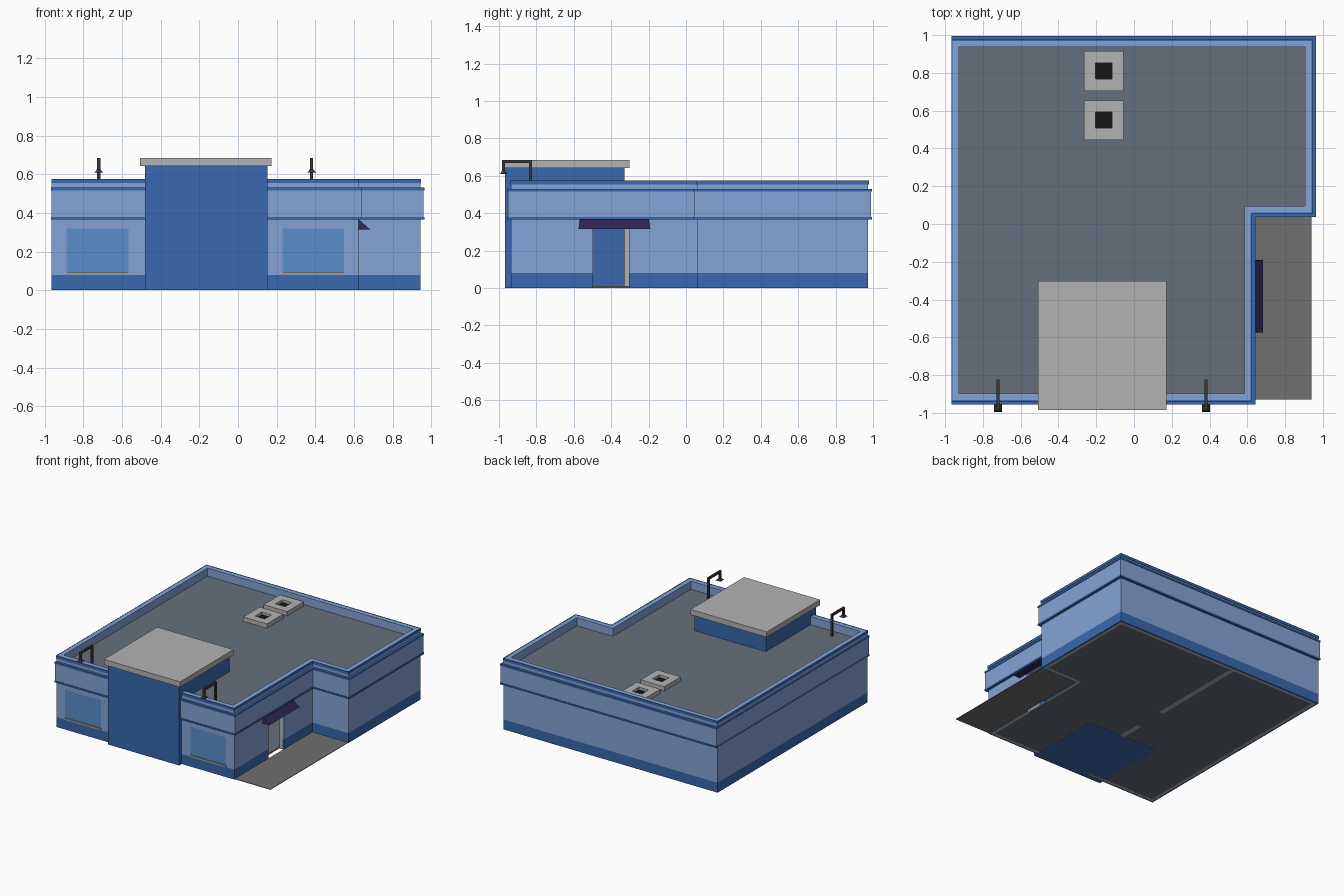
import bpy, bmesh
from mathutils import Vector

if "Cube" in bpy.data.objects:
    bpy.data.objects.remove(bpy.data.objects["Cube"])


def material(name, rgb):
    m = bpy.data.materials.new(name)
    m.diffuse_color = (*rgb, 1)
    m.use_nodes = True
    m.node_tree.nodes["Principled BSDF"].inputs["Base Color"].default_value = m.diffuse_color
    return m


LIGHT = material("light_blue", (0.23, 0.37, 0.68))
DARK = material("dark_blue", (0.04, 0.14, 0.42))
GLASS = material("window_blue", (0.10, 0.27, 0.60))
ROOF = material("roof_slate", (0.13, 0.16, 0.20))
PAVE = material("paving", (0.16, 0.16, 0.16))
AWN = material("awning_purple", (0.03, 0.02, 0.10))
BLACK = material("black", (0.008, 0.008, 0.008))
IRON = material("iron", (0.04, 0.04, 0.045))
SILL = material("sill", (0.36, 0.33, 0.30))
STONE = material("pale_grey", (0.45, 0.45, 0.45))


def finish(name, bm, mat):
    bmesh.ops.recalc_face_normals(bm, faces=bm.faces)
    me = bpy.data.meshes.new(name)
    bm.to_mesh(me)
    bm.free()
    ob = bpy.data.objects.new(name, me)
    bpy.context.collection.objects.link(ob)
    if mat:
        me.materials.append(mat)
    return ob


def add_box(bm, x0, x1, y0, y1, z0, z1):
    vs = bmesh.ops.create_cube(bm, size=1)["verts"]
    for v in vs:
        v.co = Vector(((x0 + x1) / 2 + v.co.x * (x1 - x0),
                       (y0 + y1) / 2 + v.co.y * (y1 - y0),
                       (z0 + z1) / 2 + v.co.z * (z1 - z0)))


def boxes(name, mat, *dims):
    bm = bmesh.new()
    for d in dims:
        add_box(bm, *d)
    return finish(name, bm, mat)


def slab(name, mat, pts, z0, z1):
    bm = bmesh.new()
    f = bm.faces.new([bm.verts.new((x, y, z0)) for x, y in pts])
    top = bmesh.ops.extrude_face_region(bm, geom=[f])["geom"]
    bmesh.ops.translate(bm, vec=(0, 0, z1 - z0),
                        verts=[v for v in top if isinstance(v, bmesh.types.BMVert)])
    return finish(name, bm, mat)


def ring(name, mat, outer, inner, z0, z1):
    bm = bmesh.new()
    loops = [[bm.verts.new((x, y, z)) for x, y in pts]
             for pts, z in ((outer, z0), (outer, z1), (inner, z1), (inner, z0))]
    n = len(outer)
    for k in range(4):
        a, b = loops[k], loops[(k + 1) % 4]
        for i in range(n):
            j = (i + 1) % n
            bm.faces.new((a[i], a[j], b[j], b[i]))
    return finish(name, bm, mat)


def plan(d, left=None):
    """L-shaped footprint, offset outwards by d."""
    l = d if left is None else left
    x0, xm, x1 = -0.964 - l, 0.622 + d, 0.943 + d
    y0, ym, y1 = -0.936 - d, 0.058 - d, 0.974 + d
    return [(x0, y0), (xm, y0), (xm, ym), (x1, ym), (x1, y1), (x0, y1)]


# Outer walls: plinth, cladding and inner lining
plinth = ring("wall_plinth", DARK, plan(0), plan(-0.012), 0, 0.08)
cladding = ring("wall_cladding", LIGHT, plan(0), plan(-0.012), 0.08, 0.38)
lining = ring("wall_lining", STONE, plan(-0.012), plan(-0.038), 0, 0.50)

# Door and window openings
windows = [(-0.887, -0.566), (0.23, 0.547)]
cutter = boxes("opening_cutter", None, (0.55, 0.66, -0.497, -0.305, -0.05, 0.318),
               *[(a, b, -0.98, -0.86, 0.09, 0.32) for a, b in windows])
cutter.hide_render = True
for ob in (plinth, cladding, lining):
    mod = ob.modifiers.new("openings", 'BOOLEAN')
    mod.operation = 'DIFFERENCE'
    mod.solver = 'EXACT'
    mod.object = cutter
    bpy.context.view_layer.objects.active = ob
    bpy.ops.object.modifier_apply(modifier=mod.name)
bpy.data.objects.remove(cutter)

for i, (a, b) in enumerate(windows):
    boxes(f"window_glass_{i}", GLASS, (a, b, -0.933, -0.92, 0.09, 0.32))
    boxes(f"window_sill_{i}", SILL, (a, b, -0.943, -0.915, 0.081, 0.094))

# Sign band with dark trims, then the parapet
ring("band_lower_trim", DARK, plan(0.020, 0.002), plan(-0.02), 0.366, 0.379)
ring("band", LIGHT, plan(0.016, 0.001), plan(-0.02), 0.379, 0.516)
ring("band_upper_trim", DARK, plan(0.020, 0.002), plan(-0.02), 0.516, 0.530)
ring("parapet", LIGHT, plan(0), plan(-0.038), 0.50, 0.575)
ring("parapet_edge", DARK, plan(0.004, 0.001), plan(-0.004), 0.554, 0.576)

# Floor, roof deck and side paving
slab("floor", ROOF, plan(-0.038), 0.001, 0.012)
slab("roof_deck", ROOF, plan(-0.03), 0.492, 0.51)
boxes("side_paving", PAVE, (0.622, 0.94, -0.93, 0.058, 0, 0.004))

# Interior partition with a doorway
boxes("partition", STONE, (-0.18, -0.14, -0.328, -0.13, 0, 0.492),
      (-0.18, -0.14, 0.12, 0.936, 0, 0.492),
      (-0.18, -0.14, -0.13, 0.12, 0.32, 0.492))

# Front tower and its cap
boxes("tower", DARK, (-0.482, 0.153, -0.968, -0.328, 0, 0.642))
boxes("tower_cap", STONE, (-0.507, 0.172, -0.984, -0.303, 0.642, 0.685))

# Awning above the side door
bm = bmesh.new()
ends = [[bm.verts.new(p) for p in ((0.62, top, 0.37), (0.682, bot, 0.315), (0.62, bot, 0.315))]
        for top, bot in ((-0.567, -0.575), (-0.2, -0.19))]
bm.faces.new(ends[0])
bm.faces.new(ends[1])
for i in range(3):
    j = (i + 1) % 3
    bm.faces.new((ends[0][i], ends[0][j], ends[1][j], ends[1][i]))
finish("awning", bm, AWN)


# Roof vents: square collars with a dark well
def square(cx, cy, h):
    return [(cx - h, cy - h), (cx + h, cy - h), (cx + h, cy + h), (cx - h, cy + h)]


for i, cy in enumerate((0.55, 0.81)):
    ring(f"roof_vent_{i}", STONE, square(-0.16, cy, 0.105), square(-0.16, cy, 0.043), 0.508, 0.545)
    slab(f"vent_well_{i}", BLACK, square(-0.16, cy, 0.044), 0.509, 0.524)

# Gooseneck lamps on the front edge
for i, x in enumerate((-0.72, 0.381)):
    bm = bmesh.new()
    w = 0.008
    add_box(bm, x - w, x + w, -0.84, -0.824, 0.508, 0.685)
    add_box(bm, x - w, x + w, -0.984, -0.84, 0.669, 0.685)
    add_box(bm, x - w, x + w, -0.984, -0.968, 0.622, 0.669)
    head = bmesh.ops.create_cone(bm, cap_ends=True, segments=4, radius1=0.031,
                                 radius2=0.011, depth=0.016)["verts"]
    for v in head:
        cx, cy = v.co.x, v.co.y
        # turn the four-sided shade square to the wall
        v.co = Vector((x + (cx - cy) * 0.7071, -0.974 + (cx + cy) * 0.7071, v.co.z + 0.618))
    finish(f"gooseneck_lamp_{i}", bm, IRON)
